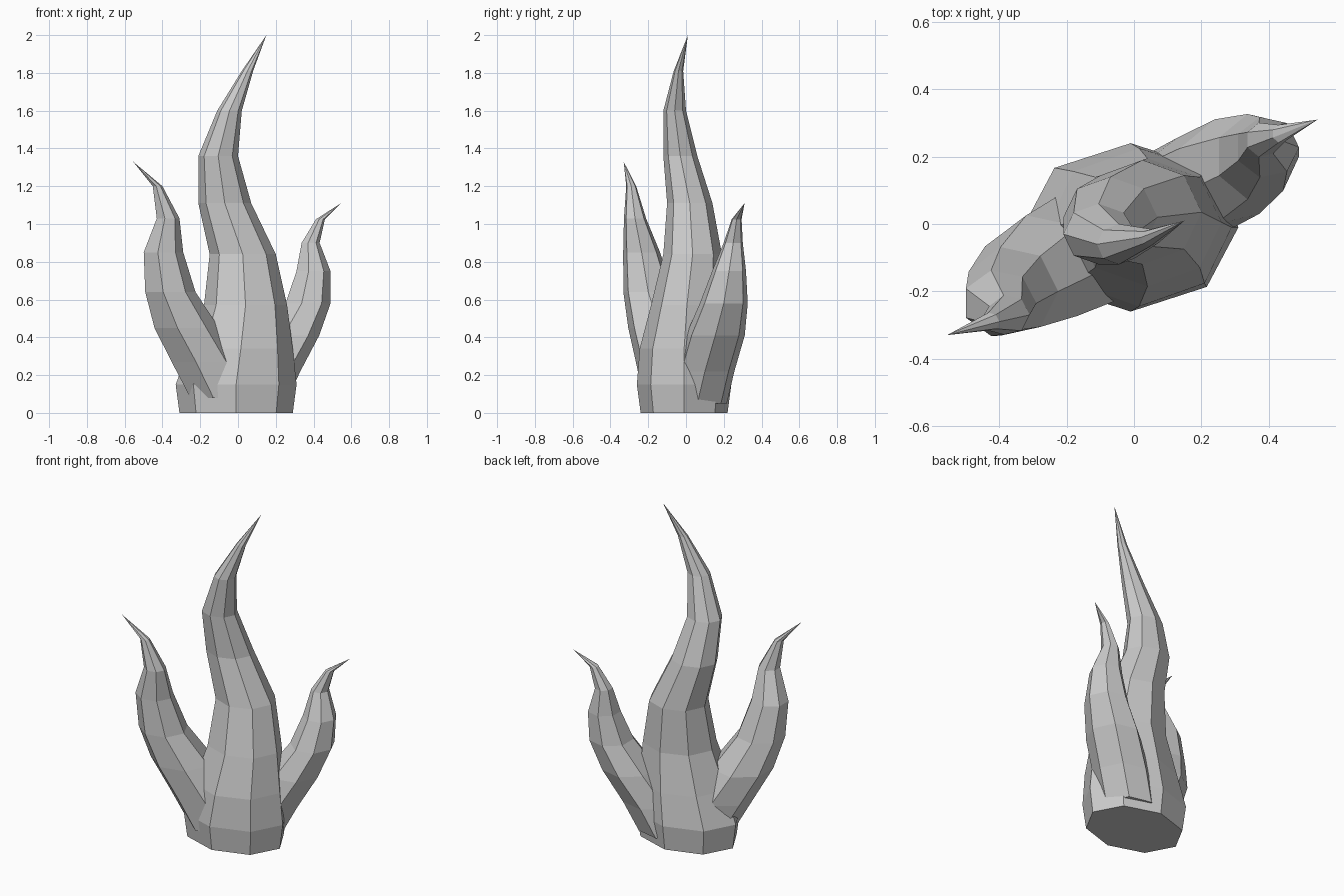
import bpy
from math import cos, sin, tau


def tendril(name, sides, rings, tip):
    """Loft horizontal rings (x, y, z, x radius, y radius) up to a pointed tip."""
    verts, faces = [], []
    for x, y, z, rx, ry in rings:
        for i in range(sides):
            a = tau * i / sides
            verts.append((x + rx * cos(a), y + ry * sin(a), z))
    for k in range(len(rings) - 1):
        for i in range(sides):
            j = (i + 1) % sides
            a, b = k * sides, (k + 1) * sides
            faces.append((a + i, a + j, b + j, b + i))
    # pointed tip and closed base
    last = (len(rings) - 1) * sides
    verts.append(tip)
    for i in range(sides):
        faces.append((last + i, last + (i + 1) % sides, len(verts) - 1))
    faces.append(tuple(reversed(range(sides))))
    mesh = bpy.data.meshes.new(name)
    mesh.from_pydata(verts, [], faces)
    mesh.update()
    obj = bpy.data.objects.new(name, mesh)
    bpy.context.collection.objects.link(obj)
    return obj


# Tall central flame
tendril("central_flame", 8, [
    (-0.01, -0.01, 0.00, 0.30, 0.23),
    (-0.01, -0.01, 0.15, 0.32, 0.25),
    (0.015, -0.01, 0.34, 0.275, 0.235),
    (0.04, 0.005, 0.57, 0.22, 0.19),
    (0.025, 0.035, 0.84, 0.175, 0.155),
    (-0.07, 0.02, 1.11, 0.14, 0.12),
    (-0.105, -0.03, 1.36, 0.105, 0.09),
    (-0.045, -0.06, 1.60, 0.065, 0.06),
    (0.05, -0.04, 1.81, 0.03, 0.025),
], (0.15, 0.01, 2.0))

# Left front flame
tendril("left_flame", 7, [
    (-0.09, -0.05, 0.08, 0.18, 0.18),
    (-0.18, -0.09, 0.27, 0.19, 0.18),
    (-0.28, -0.14, 0.45, 0.18, 0.17),
    (-0.365, -0.20, 0.64, 0.14, 0.135),
    (-0.40, -0.235, 0.85, 0.11, 0.10),
    (-0.373, -0.27, 1.03, 0.063, 0.06),
    (-0.427, -0.29, 1.20, 0.027, 0.027),
], (-0.555, -0.33, 1.33))

# Right back flame
tendril("right_flame", 7, [
    (0.09, 0.06, 0.05, 0.16, 0.16),
    (0.165, 0.10, 0.22, 0.165, 0.16),
    (0.275, 0.155, 0.41, 0.155, 0.16),
    (0.365, 0.20, 0.58, 0.125, 0.13),
    (0.395, 0.228, 0.75, 0.095, 0.092),
    (0.382, 0.25, 0.90, 0.05, 0.052),
    (0.435, 0.268, 1.025, 0.025, 0.027),
], (0.545, 0.31, 1.11))
